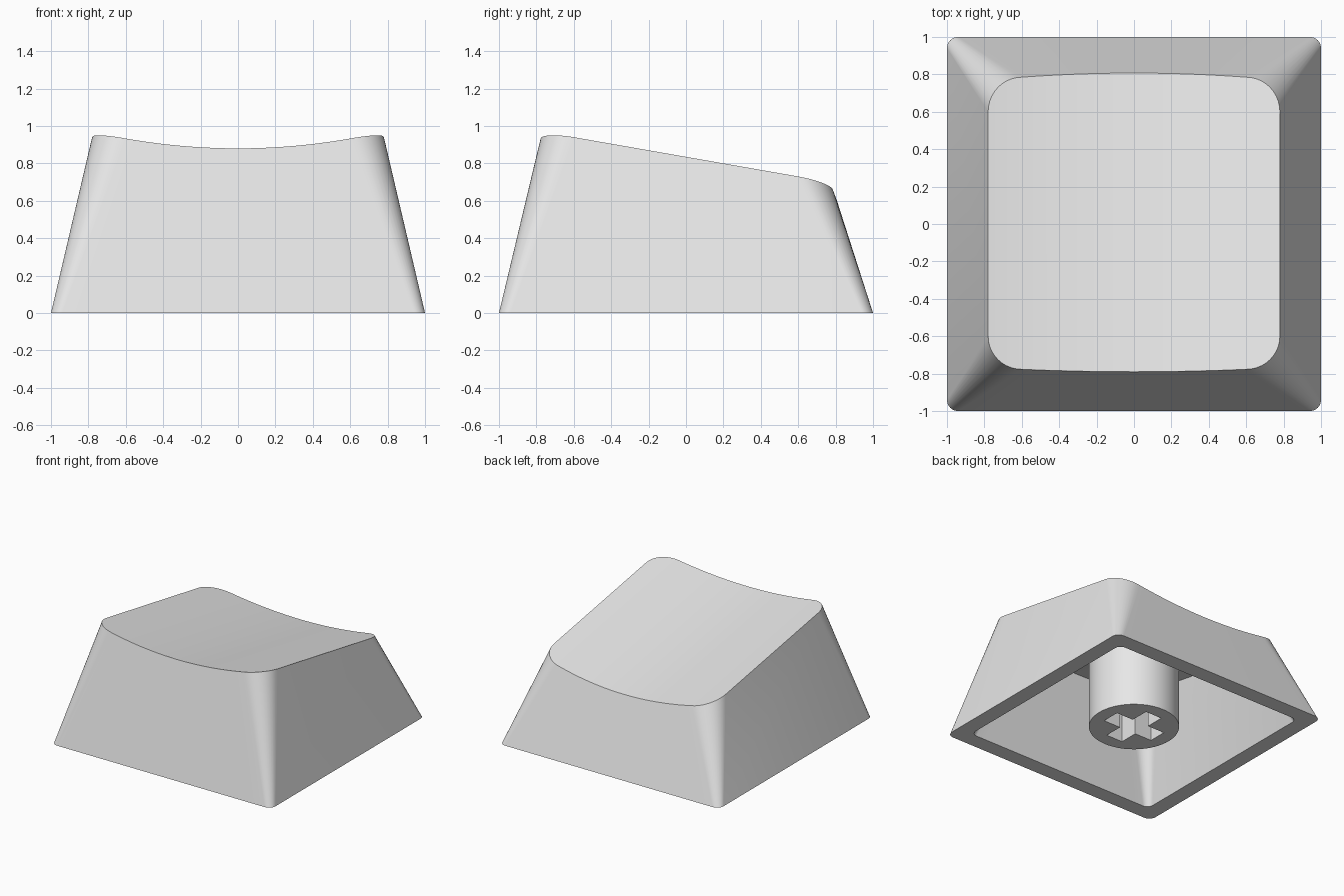
import bpy, bmesh, math

if "Cube" in bpy.data.objects:
    bpy.data.objects.remove(bpy.data.objects["Cube"])

grey = bpy.data.materials.new("light_grey_plastic")
grey.use_nodes = True
grey.diffuse_color = (0.8, 0.8, 0.8, 1)
grey.node_tree.nodes["Principled BSDF"].inputs["Base Color"].default_value = (0.8, 0.8, 0.8, 1)

ARC, FLAT = 10, 20      # segments per corner and per straight edge
INNER = 0.87            # cavity size relative to the outside
SLOPE = 0.175           # fall of the top towards the back


def finish(bm, name):
    bmesh.ops.recalc_face_normals(bm, faces=bm.faces)
    mesh = bpy.data.meshes.new(name)
    bm.to_mesh(mesh)
    bm.free()
    mesh.materials.append(grey)
    obj = bpy.data.objects.new(name, mesh)
    bpy.context.collection.objects.link(obj)
    bpy.ops.object.select_all(action='DESELECT')
    obj.select_set(True)
    bpy.context.view_layer.objects.active = obj
    bpy.ops.object.shade_smooth_by_angle(angle=math.radians(32))
    return obj


def top_height(x, y):
    """Cylindrical dish on a sloping plane."""
    return 0.835 - SLOPE * y - 0.093 * (1 - (x / 0.78) ** 2)


def half_outline(straight, radius, edge_y, sign):
    """Left-to-right half of a rounded square; edge_y gives the edge depth."""
    depth = edge_y(straight) - straight
    right = []
    for i in range(1, ARC + 1):
        a = math.pi / 2 * (1 - i / ARC)
        right.append((straight + radius * math.cos(a), sign * (straight + depth * math.sin(a))))
    middle = []
    for i in range(FLAT + 1):
        x = straight * (2 * i / FLAT - 1)
        middle.append((x, sign * edge_y(x)))
    left = [(-x, y) for x, y in reversed(right)]
    return left + middle + right


# Cap shell: outer skin and scaled inner skin, joined by the rim
front_top = half_outline(0.6, 0.18, lambda x: 0.79 - 0.013 * (x / 0.6) ** 2, -1)
back_top = half_outline(0.6, 0.18, lambda x: 0.807 - 0.022 * (x / 0.6) ** 2, 1)
front_base = half_outline(0.94, 0.06, lambda x: 1.0, -1)
back_base = half_outline(0.94, 0.06, lambda x: 1.0, 1)


def bridge(bm, ring_a, ring_b):
    n = len(ring_a)
    for i in range(n):
        j = (i + 1) % n
        bm.faces.new((ring_a[i], ring_a[j], ring_b[j], ring_b[i]))


def skin(bm, s):
    """Four walls and a dished top; returns the base ring."""
    base = [bm.verts.new((x * s, y * s, 0)) for x, y in front_base + back_base[::-1]]
    front, back = [[bm.verts.new((x * s, y * s, top_height(x, y) * s)) for x, y in half]
                   for half in (front_top, back_top)]
    bridge(bm, base, front + back[::-1])
    for i in range(len(front) - 1):
        bm.faces.new((front[i], front[i + 1], back[i + 1], back[i]))
    return base


bm = bmesh.new()
bridge(bm, skin(bm, 1.0), skin(bm, INNER))
finish(bm, "cap_shell")

# Stem: round post with a cross-shaped socket in its lower end
RADIUS, ARM, HALF, DEPTH, SIDES = 0.34, 0.23, 0.075, 0.42, 64
bm = bmesh.new()


def loop(points, height):
    return [bm.verts.new((x, y, height(y))) for x, y in points]


circle = [(RADIUS * math.cos(2 * math.pi * i / SIDES), RADIUS * math.sin(2 * math.pi * i / SIDES))
          for i in range(SIDES)]
cross = []
x, y = 1, 0
for _ in range(4):      # one arm per quarter turn
    for along, across in ((HALF, -HALF), (ARM, -HALF), (ARM, HALF)):
        cross.append((x * along - y * across, y * along + x * across))
    x, y = -y, x

post_low = loop(circle, lambda y: 0)
post_high = loop(circle, lambda y: 0.69 - SLOPE * y)
socket_low = loop(cross, lambda y: 0)
socket_high = loop(cross, lambda y: DEPTH)
bridge(bm, post_low, post_high)
bridge(bm, socket_low, socket_high)
bm.faces.new(post_high)
bm.faces.new(socket_high)
rim_edges = [e for e in bm.edges if all(abs(v.co.z) < 1e-6 for v in e.verts)]
bmesh.ops.triangle_fill(bm, edges=rim_edges, use_beauty=True, normal=(0, 0, -1))
finish(bm, "stem")
